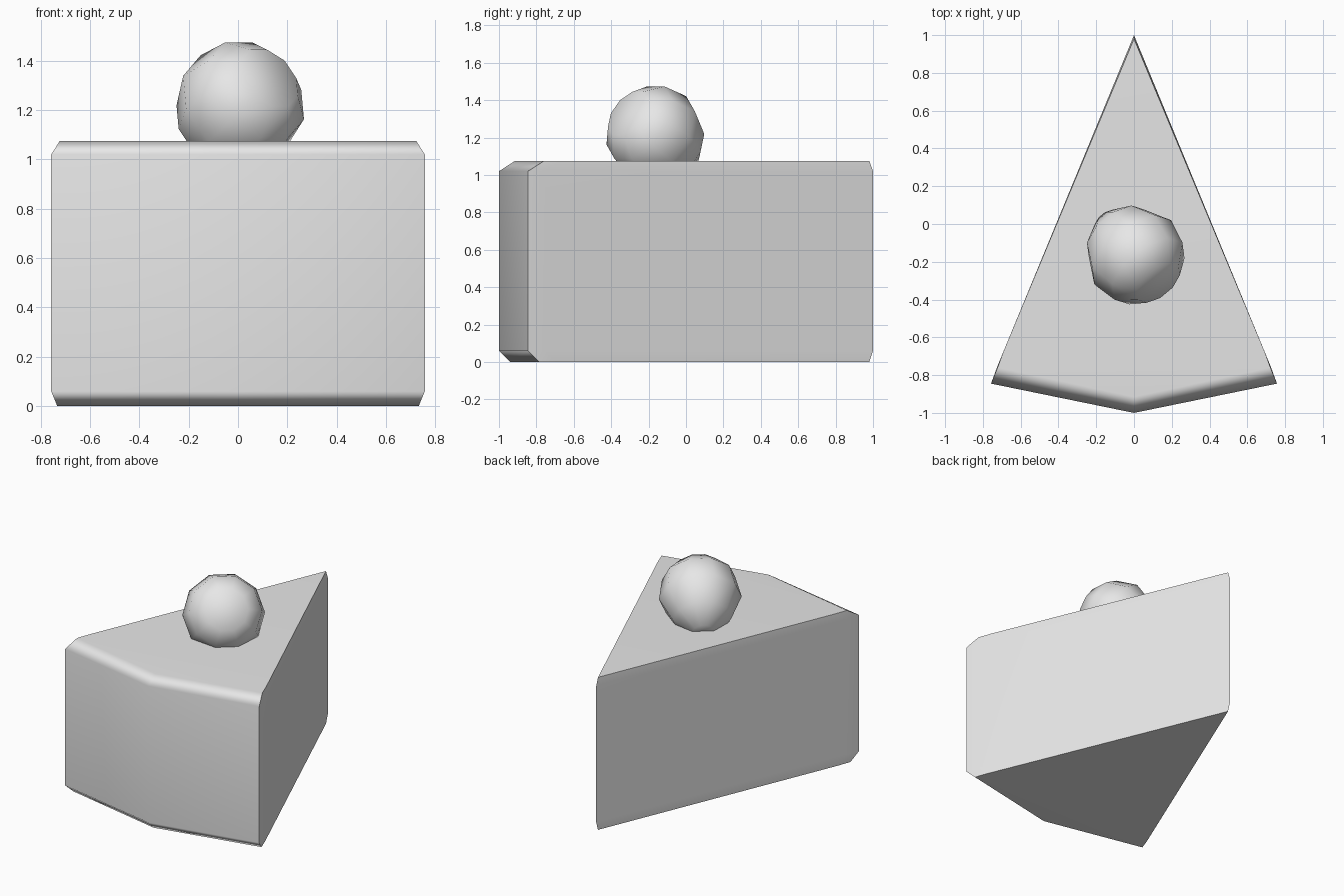
import bpy, bmesh, math
from mathutils import Vector

if "Cube" in bpy.data.objects:
    bpy.data.objects.remove(bpy.data.objects["Cube"])

grey = bpy.data.materials.new("light_grey")
grey.use_nodes = True
colour = (0.8, 0.8, 0.8, 1)
grey.diffuse_color = colour
grey.node_tree.nodes["Principled BSDF"].inputs["Base Color"].default_value = colour


def loft(name, rings, smooth_angle):
    """Skin a stack of equal-length rings and cap both ends."""
    bm = bmesh.new()
    loops = [[bm.verts.new(p) for p in ring] for ring in rings]
    n = len(loops[0])
    for low, high in zip(loops, loops[1:]):
        for i in range(n):
            j = (i + 1) % n
            bm.faces.new((low[i], low[j], high[j], high[i]))
    bm.faces.new(loops[0][::-1])
    bm.faces.new(loops[-1])
    bmesh.ops.recalc_face_normals(bm, faces=bm.faces)
    mesh = bpy.data.meshes.new(name)
    bm.to_mesh(mesh)
    bm.free()
    mesh.materials.append(grey)
    obj = bpy.data.objects.new(name, mesh)
    bpy.context.collection.objects.link(obj)
    bpy.ops.object.select_all(action='DESELECT')
    obj.select_set(True)
    bpy.context.view_layer.objects.active = obj
    bpy.ops.object.shade_smooth_by_angle(angle=math.radians(smooth_angle))
    return obj


# Cake slice: wedge outline stacked in levels, drawn in at the front and tip
def wedge_ring(z, front, tip):
    slide = front * 0.41
    x, y = 0.757 - slide, -0.845 + front
    strip = (0.724 - slide, -0.755 + front)
    return [(0, -1 + front, z), (x, y, z), (*strip, z),
            (0, 1 - tip, z), (-strip[0], strip[1], z), (-x, y, z)]


levels = [(0, 0.06, 0.02), (0.06, 0, 0), (1.02, 0, 0), (1.075, 0.085, 0.02)]
cake = loft("cake_slice", [wedge_ring(*level) for level in levels], 60)
weighted = cake.modifiers.new("flat_sides", 'WEIGHTED_NORMAL')
weighted.keep_sharp = True

# Berry: ten-sided turned shape, lying tilted with its flat cap up front
SIDES = 10
profile = [(-0.29, 0.07), (-0.19, 0.19), (-0.03, 0.265),
           (0.12, 0.235), (0.215, 0.14)]
axis = Vector((0.55, -0.66, 0.51)).normalized()
centre = Vector((0.01, -0.17, 1.22))
turn = axis.to_track_quat('Z', 'Y')


def berry_ring(along, radius):
    angles = [2 * math.pi * i / SIDES for i in range(SIDES)]
    return [centre + turn @ Vector((radius * math.cos(a), radius * math.sin(a), along))
            for a in angles]


loft("berry", [berry_ring(*point) for point in profile], 60)
